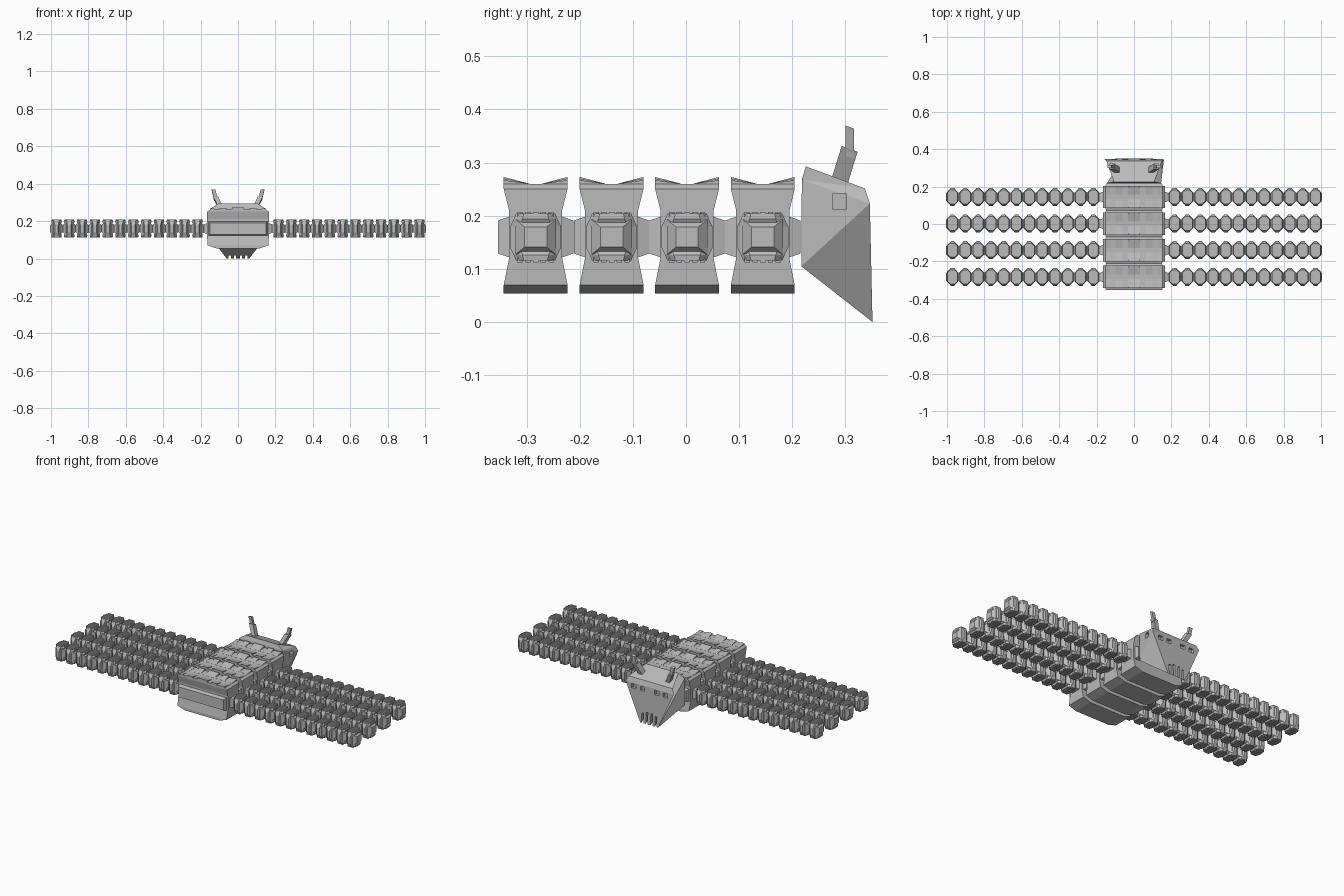
import bpy, bmesh
from mathutils import Vector

if "Cube" in bpy.data.objects:
    bpy.data.objects.remove(bpy.data.objects["Cube"], do_unlink=True)

grey = bpy.data.materials.new("stone grey")
grey.use_nodes = True
COLOUR = (0.5, 0.5, 0.5, 1)
grey.diffuse_color = COLOUR
grey.node_tree.nodes["Principled BSDF"].inputs["Base Color"].default_value = COLOUR


def loft(bm, rings):
    """Skin a stack of equal-length closed rings and cap both ends."""
    loops = [[bm.verts.new(p) for p in ring] for ring in rings]
    n = len(loops[0])
    for a, b in zip(loops, loops[1:]):
        for i in range(n):
            j = (i + 1) % n
            bm.faces.new((a[i], a[j], b[j], b[i]))
    bm.faces.new(loops[0])
    bm.faces.new(loops[-1])


def rect(cx, cy, cz, hx, hy):
    return [(cx + sx * hx, cy + sy * hy, cz) for sx, sy in ((-1, -1), (1, -1), (1, 1), (-1, 1))]


def box(bm, lo, hi):
    c, h = (Vector(lo) + Vector(hi)) / 2, (Vector(hi) - Vector(lo)) / 2
    loft(bm, [rect(c.x, c.y, z, h.x, h.y) for z in (lo[2], hi[2])])


def make_mesh(name, bm):
    bmesh.ops.recalc_face_normals(bm, faces=bm.faces[:])
    mesh = bpy.data.meshes.new(name)
    bm.to_mesh(mesh)
    bm.free()
    mesh.materials.append(grey)
    return mesh


def place(name, mesh, loc=(0, 0, 0)):
    ob = bpy.data.objects.new(name, mesh)
    ob.location = loc
    bpy.context.collection.objects.link(ob)
    return ob


ROWS = [-0.283, -0.14, 0.002, 0.1445]
PITCH = 0.0685
AXIS = 0.16

# Body segment: waisted hull with chamfered top and bottom
bm = bmesh.new()
hull = [(0.054, 0.115, 0.06), (0.07, 0.163, 0.06), (0.12, 0.165, 0.05), (0.21, 0.165, 0.05),
        (0.25, 0.165, 0.06), (0.26, 0.152, 0.06)]
loft(bm, [rect(0, 0, z, hx, hy) for z, hx, hy in hull])
# Link slab that tapers towards the neighbouring segments
loft(bm, [[(sx * hx, y, AXIS + sz * hz) for sx, sz in ((-1, -1), (1, -1), (1, 1), (-1, 1))]
          for y, hx, hz in ((-0.071, 0.15, 0.031), (-0.045, 0.158, 0.04),
                            (0.045, 0.158, 0.04), (0.071, 0.15, 0.031))])
# Side sockets that carry the chains
for s in (-1, 1):
    loft(bm, [[(s * x, sy * hy, AXIS + sz * hz) for sy, sz in ((-1, -1), (1, -1), (1, 1), (-1, 1))]
              for x, hy, hz in ((0.15, 0.035, 0.034), (0.186, 0.02, 0.022))])
# Roof strips: paired wedges, highest at the segment ends
strips = [(0.0, 0.033, 0.273), (0.033, 0.062, 0.263), (0.062, 0.098, 0.27),
          (0.098, 0.128, 0.264), (0.128, 0.15, 0.267)]
for s in (-1, 1):
    for x0, x1, top in strips:
        for e in (-1, 1):
            loft(bm, [[(s * x, e * 0.06, 0.258), (s * x, e * 0.06, top),
                       (s * x, e * 0.012, 0.2605), (s * x, e * 0.012, 0.258)] for x in (x0, x1)])
segment = make_mesh("body_segment", bm)
for i, y in enumerate(ROWS):
    place(f"body_segment_{i + 1}", segment, (0, y, 0))

# Chain bead: waisted octagonal block
bm = bmesh.new()


def octagon(z, hx, hy):
    cx, cy = hx * 0.45, hy * 0.6
    return [(-cx, -hy, z), (cx, -hy, z), (hx, -cy, z), (hx, cy, z),
            (cx, hy, z), (-cx, hy, z), (-hx, cy, z), (-hx, -cy, z)]


bead_rings = [(-0.044, 0.027, 0.037), (-0.034, 0.028, 0.041), (-0.02, 0.02, 0.048)]
loft(bm, [octagon(z, hx, hy) for z, hx, hy in bead_rings] +
     [octagon(-z, hx, hy) for z, hx, hy in reversed(bead_rings)])
# Links at both ends of the bead
loft(bm, [[(x, sy * hy, sz * hz) for sy, sz in ((-1, -1), (1, -1), (1, 1), (-1, 1))]
          for x, hy, hz in ((-0.0345, 0.021, 0.019), (-0.018, 0.038, 0.033),
                            (0.018, 0.038, 0.033), (0.0345, 0.021, 0.019))])
# Small ridges on the top and bottom
for s in (-1, 1):
    for k in range(-2, 3):
        half = 0.026 - 0.004 * abs(k)
        z0, z1 = sorted((s * 0.034, s * 0.0475))
        box(bm, (-half, k * 0.0145 - 0.005, z0), (half, k * 0.0145 + 0.005, z1))
bead = make_mesh("chain_bead", bm)
for side, s in (("left", 1), ("right", -1)):
    for i, y in enumerate(ROWS):
        chain = place(f"{side}_chain_{i + 1}", bead, (s * 0.217, y, AXIS))
        arr = chain.modifiers.new("repeat", "ARRAY")
        arr.count = 12
        arr.use_relative_offset = False
        arr.use_constant_offset = True
        arr.constant_offset_displace = (s * PITCH, 0, 0)

# Head: side outline with a half width at each corner
outline = [(0.217, 0.105, 0.142), (0.218, 0.268, 0.145), (0.2255, 0.293, 0.107),
           (0.3365, 0.2515, 0.148), (0.346, 0.223, 0.16), (0.351, 0.0, 0.06)]
bm = bmesh.new()
loft(bm, [[(s * w, y, z) for y, z, w in outline] for s in (-1, 1)])
bmesh.ops.triangulate(bm, faces=[f for f in bm.faces if len(f.verts) > 4])
head = place("head", make_mesh("head", bm))

# Recesses: eye slots on the sides, windows and a lower grille at the back
bm = bmesh.new()
for s in (-1, 1):
    for lo, hi in (((0.125, 0.277, 0.212), (0.2, 0.302, 0.242)),
                   ((0.033, 0.33, 0.19), (0.062, 0.4, 0.215)),
                   ((0.09, 0.33, 0.19), (0.12, 0.4, 0.215)),
                   ((0.01, 0.33, -0.02), (0.022, 0.4, 0.07)),
                   ((0.038, 0.33, -0.02), (0.05, 0.4, 0.06))):
        xs = sorted((s * lo[0], s * hi[0]))
        box(bm, (xs[0], *lo[1:]), (xs[1], *hi[1:]))
cutter = place("head_cutter", make_mesh("head_cutter", bm))
cutter.hide_render = True
cutter.hide_viewport = True
cutter.display_type = "WIRE"
cut = head.modifiers.new("recesses", "BOOLEAN")
cut.operation = "DIFFERENCE"
cut.solver = "EXACT"
cut.object = cutter

# Horns: a thick leaning base with a thin upright tip
for side, s in (("left", 1), ("right", -1)):
    bm = bmesh.new()
    loft(bm, [[(s * (x + dx), y + dy, z - dy * 0.35) for dx, dy in
               ((-0.013, -0.015), (0.013, -0.015), (0.013, 0.015), (-0.013, 0.015))]
              for x, y, z in ((0.085, 0.286, 0.255), (0.119, 0.308, 0.326))])
    loft(bm, [[(s * (x + dx), y + dy, z - dy * 0.35) for dx, dy in
               ((-0.01, -0.008), (0.01, -0.008), (0.01, 0.008), (-0.01, 0.008))]
              for x, y, z in ((0.117, 0.308, 0.31), (0.131, 0.308, 0.367))])
    place(f"{side}_horn", make_mesh(f"{side}_horn", bm))
